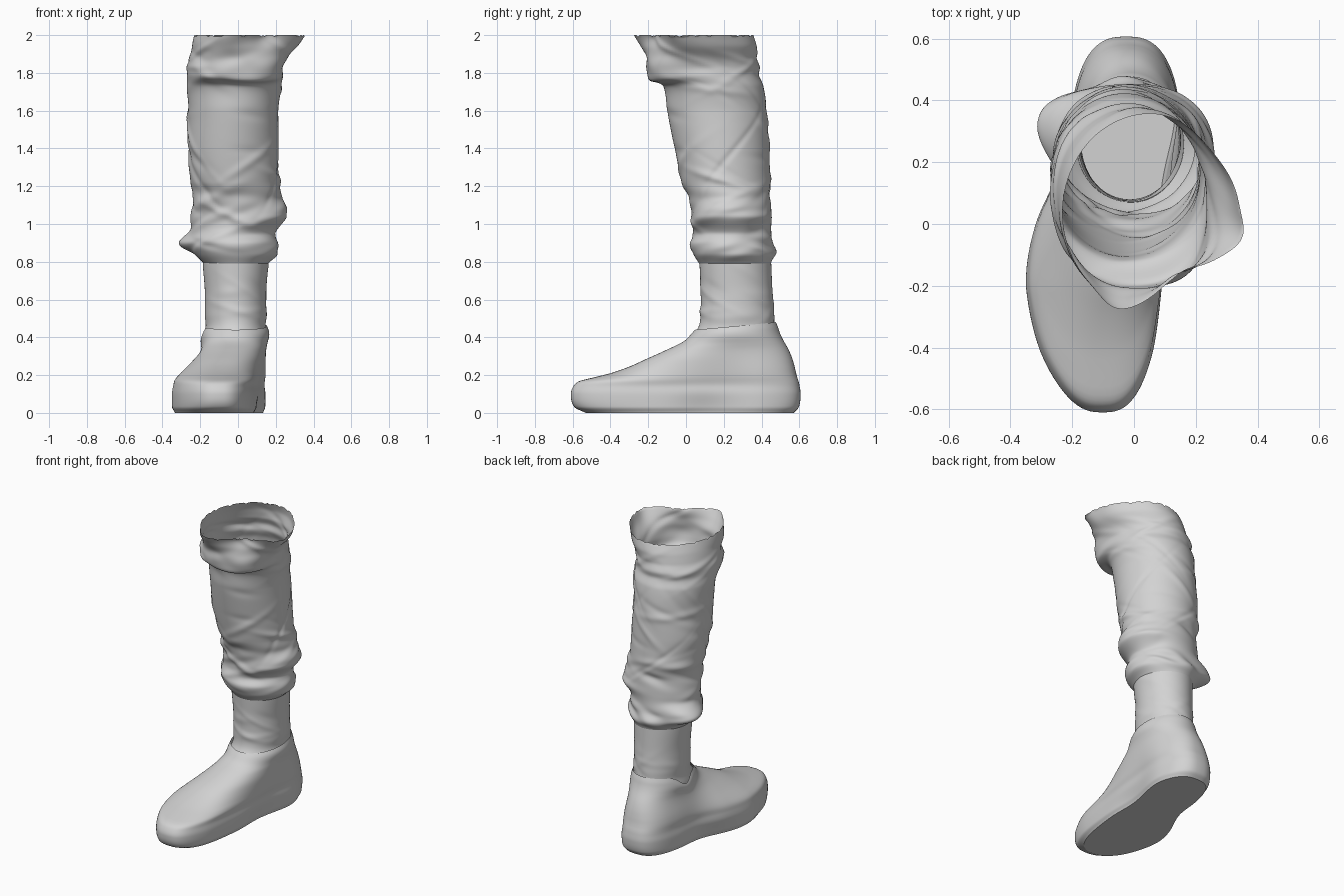
import bpy, bmesh, math, random

random.seed(7)
cube = bpy.data.objects.get("Cube")
if cube:
    bpy.data.objects.remove(cube, do_unlink=True)

SIDES = 112
SHADE = (0.65, 0.65, 0.65, 1)
grey = bpy.data.materials.new("plain grey")
grey.use_nodes = True
grey.diffuse_color = SHADE
grey.node_tree.nodes["Principled BSDF"].inputs["Base Color"].default_value = SHADE


def sample(table, t):
    """Smooth cubic reading of table rows (key, values...) at key t."""
    last = len(table) - 1
    t = min(max(t, table[0][0]), table[last][0])
    i = 0
    while i < last - 1 and table[i + 1][0] < t:
        i += 1
    p, q = table[i], table[i + 1]
    before, after = table[max(i - 1, 0)], table[min(i + 2, last)]
    span = q[0] - p[0]
    s = (t - p[0]) / span
    out = []
    for k in range(1, len(p)):
        m0 = (q[k] - before[k]) / (q[0] - before[0]) * span
        m1 = (after[k] - p[k]) / (after[0] - p[0]) * span
        d = q[k] - p[k]
        # limit slopes so the curve does not overshoot
        m0 = 0 if m0 * d <= 0 else math.copysign(min(abs(m0), 3 * abs(d)), d)
        m1 = 0 if m1 * d <= 0 else math.copysign(min(abs(m1), 3 * abs(d)), d)
        out.append(p[k] + s * (m0 + s * (3 * d - 2 * m0 - m1 + s * (m0 + m1 - 2 * d))))
    return out


def smoothstep(a, b, x):
    x = min(max((x - a) / (b - a), 0), 1)
    return x * x * (3 - 2 * x)


def bell(x, middle, width):
    return math.exp(-((x - middle) / width) ** 2)


def wrap(a):
    return (a + math.pi) % math.tau - math.pi


def folds(ridges, a, z):
    """Sum of cloth ridges: (angle, height, arc, thickness, slope, size)."""
    total = 0
    for angle, height, arc, thick, slope, size in ridges:
        da = wrap(a - angle)
        total += size * bell(da, 0, arc) * bell(z, height + slope * da, thick)
    return total


def random_ridges(count, low, high, size, steep):
    return [(random.uniform(-math.pi, math.pi), random.uniform(low, high),
             random.uniform(0.35, 1.0), random.uniform(0.018, 0.035),
             random.uniform(-steep, steep),
             random.choice((-0.8, 1)) * random.uniform(0.4, 1) * size)
            for _ in range(count)]


def loft(name, rows, point, capped=False):
    """Tube of rings; point(angle, v) gives each vertex, v running 0 to 1."""
    bm = bmesh.new()
    rings = [[bm.verts.new(point(wrap(math.tau * i / SIDES), r / rows))
              for i in range(SIDES)] for r in range(rows + 1)]
    for lower, upper in zip(rings, rings[1:]):
        for i in range(SIDES):
            j = (i + 1) % SIDES
            bm.faces.new((lower[i], lower[j], upper[j], upper[i]))
    if capped:
        bm.faces.new(rings[0][::-1])
    mesh = bpy.data.meshes.new(name)
    bm.to_mesh(mesh)
    bm.free()
    mesh.materials.append(grey)
    obj = bpy.data.objects.new(name, mesh)
    bpy.context.collection.objects.link(obj)
    bpy.ops.object.select_all(action='DESELECT')
    obj.select_set(True)
    bpy.context.view_layer.objects.active = obj
    bpy.ops.object.shade_smooth_by_angle(angle=math.radians(55))
    if capped:
        mesh.polygons[-1].use_smooth = False


# Foot: height -> front and back reach
REACH = [(0, -.53, .57), (.03, -.59, .597), (.1, -.61, .607), (.15, -.59, .6),
         (.17, -.56, .595), (.185, -.5, .59), (.21, -.4, .583), (.245, -.3, .575),
         (.29, -.2, .562), (.335, -.1, .543), (.385, 0, .515), (.44, .05, .485),
         (.5, .075, .47), (.6, .08, .46), (.82, .07, .45)]
# Foot plan: distance along the foot -> middle and half width
PLAN = [(-.62, -.1, .21), (-.4, -.122, .23), (-.2, -.13, .23), (0, -.105, .217),
        (.2, -.055, .19), (.4, -.027, .213), (.6, -.025, .235)]


def foot_point(a, z, inset=0.0):
    front, back = sample(REACH, z)
    y = (front + back) / 2 + ((back - front) / 2 - inset) * math.sin(a)
    middle, half = sample(PLAN, y)
    # waisted sole, faint welt line, then a taper to the round ankle
    half *= 1 - .05 * (1 - smoothstep(0, .03, z))
    half *= 1 - .12 * bell(y, .1, .16) * (1 - smoothstep(0, .14, z))
    half -= .006 * bell(z, .145, .03)
    blend = smoothstep(.13, .44, z)
    ankle = .162 + .012 * smoothstep(.62, .82, z) + .012 * bell(z, .4, .05)
    half += (ankle - half) * blend
    middle += (-.013 - middle) * blend
    c = math.cos(a)
    power = .75 + .25 * blend
    x = middle + math.copysign(abs(c) ** power, c) * (half - inset)
    return x, y, z


# Shoe with a soft collar that dips on the right side
def shoe_point(a, v):
    collar = .46 - .055 * bell(wrap(a - 3.1), 0, .28) + .02 * math.sin(a)
    lip = .007 * smoothstep(.8, .94, v) * (1 - smoothstep(.94, 1.04, v))
    return foot_point(a, v * collar, -lip)


loft("shoe", 64, shoe_point, capped=True)

# Sock rising from the shoe
sock_ridges = random_ridges(12, .5, .75, .005, .12)


def sock_point(a, v):
    z = .38 + .43 * v
    inset = .008 * (1 - smoothstep(.44, .52, z))
    return foot_point(a, z, inset - folds(sock_ridges, a, z))


loft("sock", 40, sock_point)

# Trouser leg: height -> right, left, front and back edges
LEG = [(.79, -.18, .16, .07, .45), (.84, -.225, .2, .04, .46), (.9, -.255, .2, .025, .45),
       (.95, -.25, .195, .05, .45), (1.04, -.25, .255, .025, .452),
       (1.15, -.24, .235, .01, .45), (1.22, -.25, .215, -.02, .447),
       (1.4, -.27, .215, -.06, .44), (1.6, -.262, .213, -.1, .428),
       (1.73, -.27, .23, -.12, .41), (1.79, -.27, .237, -.19, .385),
       (1.83, -.265, .23, -.2, .392), (1.88, -.255, .255, -.21, .375),
       (1.94, -.245, .31, -.25, .375), (2, -.23, .345, -.28, .358)]
leg_ridges = (random_ridges(34, .84, 1.24, .015, .1)
              + random_ridges(22, 1.2, 1.72, .008, .3)
              + random_ridges(16, 1.72, 1.96, .008, .15))
# rounded slouch at the hem, drooping knee fold and cornered opening
leg_ridges += [(2.7, .88, .48, .038, 0, .055), (2.7, .925, .48, .038, 0, .05),
               (-.2, .88, .6, .03, .05, .015), (-.8, 1.84, .5, .06, 0, .045),
               (-1.1, 2.01, .55, .09, 0, -.1), (.75, 2, .5, .12, 0, -.025),
               (-.25, 2, .2, .08, 0, .025), (-1.95, 2, .25, .08, 0, .025)]


def leg_point(a, v):
    z = .79 + 1.21 * v
    right, left, front, back = sample(LEG, z)
    swell = folds(leg_ridges, a, z) * smoothstep(.79, .83, z)
    x = (right + left) / 2 + ((left - right) / 2 + swell) * math.cos(a)
    y = (front + back) / 2 + ((back - front) / 2 + swell) * math.sin(a)
    z -= .035 * bell(z, 1.8, .04) * bell(wrap(a + 1.2), 0, .9)
    if v == 1:
        z -= random.choice((0, 0, .008))  # frayed rim
    return x, y, z


loft("trouser_leg", 130, leg_point)
